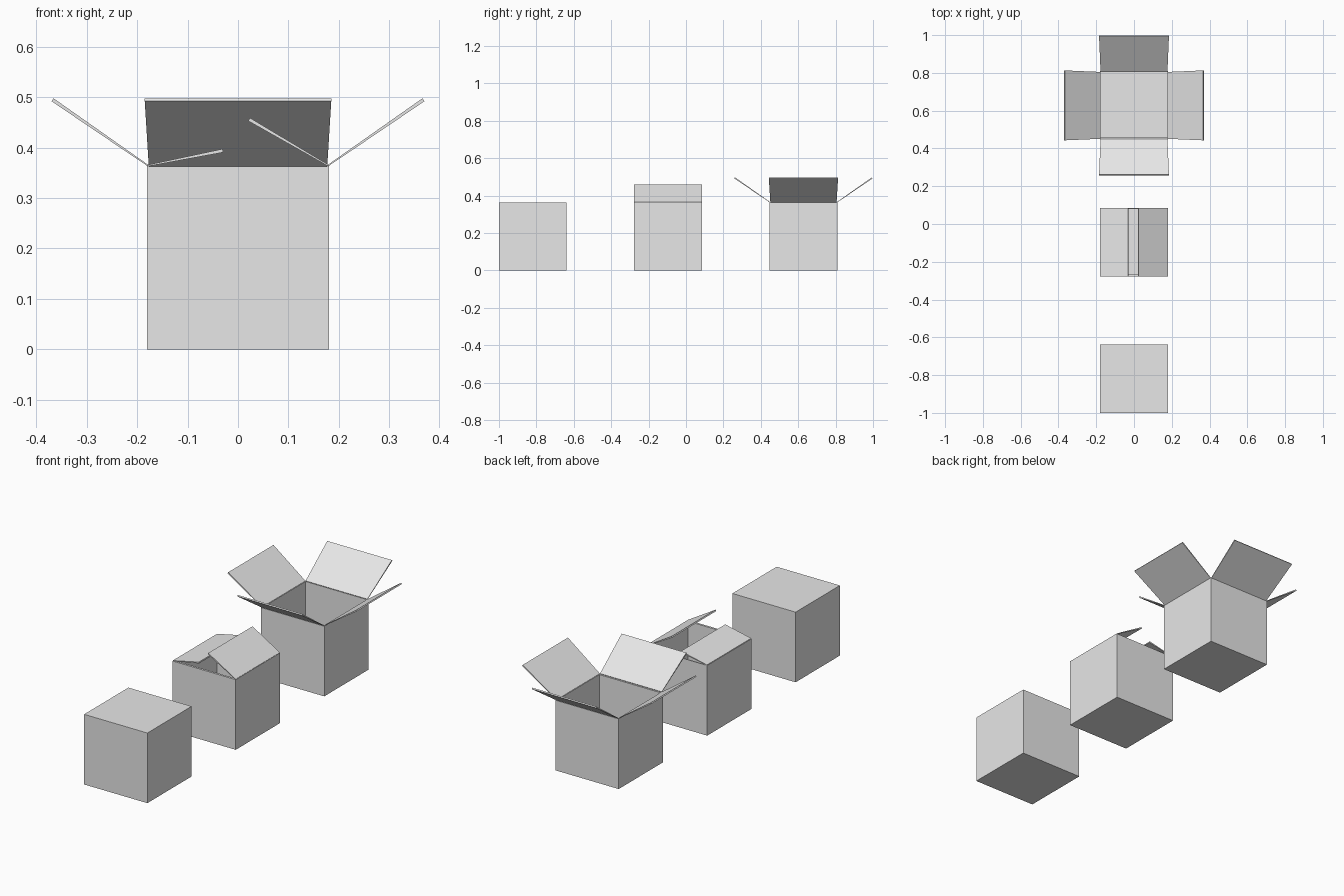
import bpy, bmesh
from mathutils import Matrix, Vector

if "Cube" in bpy.data.objects:
    bpy.data.objects.remove(bpy.data.objects["Cube"], do_unlink=True)

HALF, HEIGHT = 0.181, 0.363
WALL, FRONT_WALL = 0.007, 0.013

card = bpy.data.materials.new("light grey card")
card.use_nodes = True
GREY = (0.8, 0.8, 0.8, 1)
card.diffuse_color = GREY
card.node_tree.nodes["Principled BSDF"].inputs["Base Color"].default_value = GREY


def finish(name, bm):
    bmesh.ops.recalc_face_normals(bm, faces=bm.faces)
    mesh = bpy.data.meshes.new(name)
    bm.to_mesh(mesh)
    bm.free()
    mesh.materials.append(card)
    obj = bpy.data.objects.new(name, mesh)
    bpy.context.collection.objects.link(obj)
    return obj


def box(name, y, is_open):
    """Cube body; an open one has its top inset and pushed down to a floor."""
    bm = bmesh.new()
    bmesh.ops.create_cube(bm, size=1)
    bmesh.ops.scale(bm, vec=(2 * HALF, 2 * HALF, HEIGHT), verts=bm.verts)
    bmesh.ops.translate(bm, vec=(0, y, HEIGHT / 2), verts=bm.verts)
    if is_open:
        top = max(bm.faces, key=lambda f: f.calc_center_median().z)
        bmesh.ops.inset_region(bm, faces=[top], thickness=WALL)
        for v in top.verts:
            if v.co.y < y:
                v.co.y += FRONT_WALL - WALL
        floor = bmesh.ops.extrude_face_region(bm, geom=[top])["geom"]
        bmesh.ops.delete(bm, geom=[top], context="FACES_ONLY")
        for v in floor:
            if isinstance(v, bmesh.types.BMVert):
                v.co.z = WALL
    return finish(name, bm)


def flap(name, y, turn, tip, z_tip, base_half, tip_half, thick=0.007):
    """Slightly flared panel hinged on the +x rim, then turned about the box."""
    start, end = Vector((HALF - 0.002, 0, HEIGHT)), Vector((tip, 0, z_tip))
    along = (end - start).normalized()
    up = Vector((-along.z, 0, along.x)) * thick
    if up.z < 0:
        up = -up
    end -= up / 2
    place = Matrix.Translation((0, y, 0)) @ Matrix.Rotation(turn, 4, "Z")
    bm = bmesh.new()
    rings = []
    for lift in (Vector(), up):
        rings.append([bm.verts.new(place @ (p + lift * k + Vector((0, s, 0))))
                      for p, s, k in ((start, -base_half, 0.4), (start, base_half, 0.4),
                                      (end, tip_half, 1), (end, -tip_half, 1))])
    low, high = rings
    bm.faces.new(low)
    bm.faces.new(high)
    for i in range(4):
        j = (i + 1) % 4
        bm.faces.new((low[i], low[j], high[j], high[i]))
    return finish(name, bm)


PI = 3.14159265

# Closed box in front
box("closed_box", -1 + HALF, False)

# Half closed box in the middle, two flaps folded in
MID = -0.096
box("half_open_box", MID, True)
flap("half_open_left_flap", MID, 0, 0.022, 0.456, HALF, HALF)
flap("half_open_right_flap", MID, PI, 0.03, 0.394, HALF, HALF)

# Open box at the back, four flaps spread out
BACK = 0.628
box("open_box", BACK, True)
for i, side in enumerate(("left", "back", "right", "front")):
    flap("open_" + side + "_flap", BACK, i * PI / 2, 0.368, 0.495, 0.177, 0.185)
